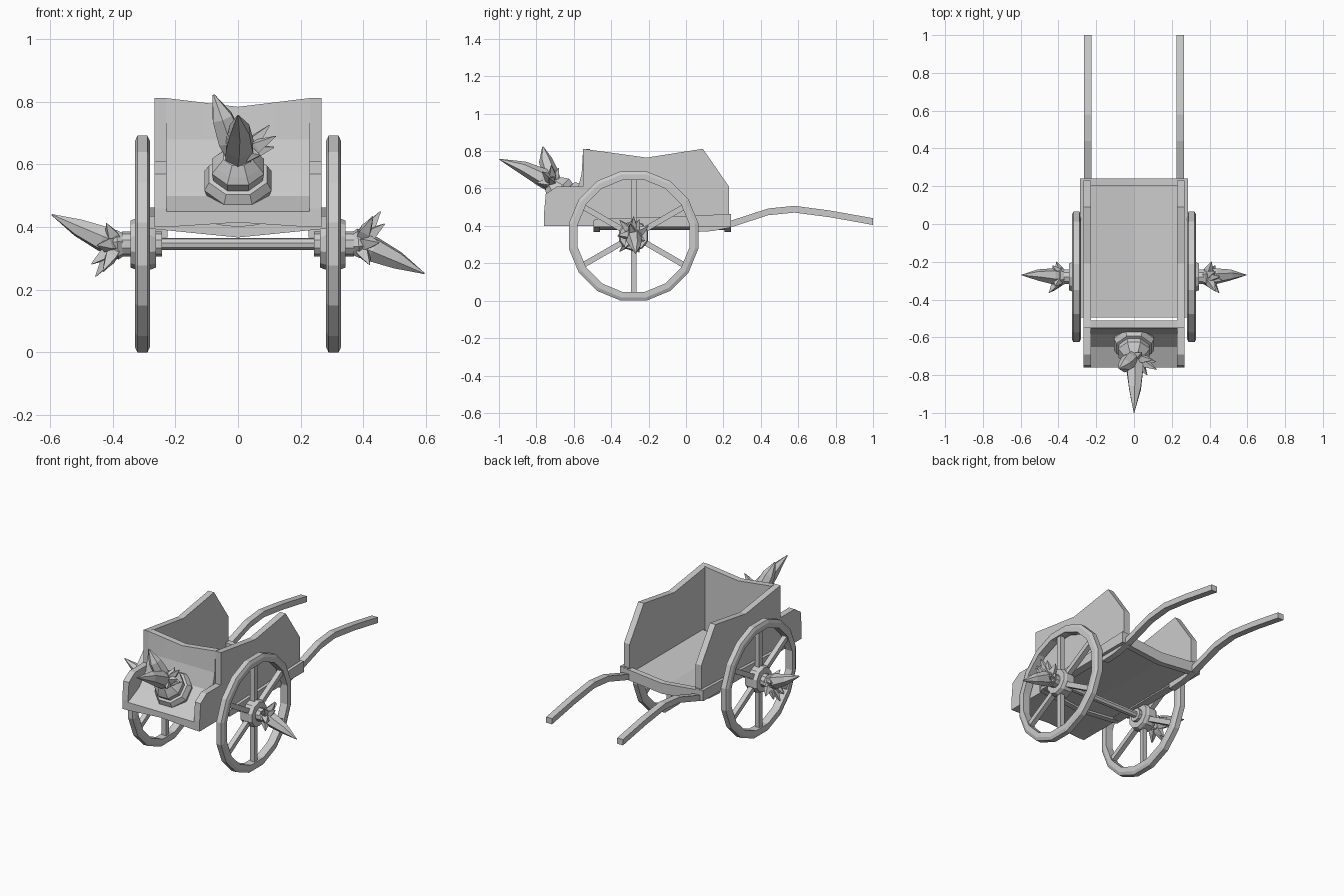
import bpy, bmesh, math
from mathutils import Vector, Matrix

if "Cube" in bpy.data.objects:
    bpy.data.objects.remove(bpy.data.objects["Cube"])

AXLE = Vector((0, -0.28, 0.346))
TURN = Matrix.Translation(AXLE) @ Matrix.Rotation(math.pi, 4, 'Y') @ Matrix.Translation(-AXLE)
IDENT = Matrix.Identity(4)


def loft(name, rings, closed=False, matrix=IDENT):
    """Skin a series of equal-length rings, capped at the ends or joined in a loop."""
    bm = bmesh.new()
    vs = [[bm.verts.new(matrix @ Vector(p)) for p in r] for r in rings]
    n = len(vs[0])
    pairs = list(zip(vs, vs[1:])) + ([(vs[-1], vs[0])] if closed else [])
    for a, b in pairs:
        for i in range(n):
            j = (i + 1) % n
            bm.faces.new((a[i], a[j], b[j], b[i]))
    if not closed:
        bm.faces.new(vs[0])
        bm.faces.new(vs[-1])
    bmesh.ops.recalc_face_normals(bm, faces=bm.faces)
    me = bpy.data.meshes.new(name)
    bm.to_mesh(me)
    bm.free()
    ob = bpy.data.objects.new(name, me)
    bpy.context.collection.objects.link(ob)
    return ob


def prism(name, x0, x1, profile):
    return loft(name, [[(x, y, z) for y, z in profile] for x in (x0, x1)])


def tube(name, pts, radii, n=6, matrix=IDENT):
    """Faceted round section along a path."""
    pts = [Vector(p) for p in pts]
    rings = []
    for i, p in enumerate(pts):
        d = (pts[min(i + 1, len(pts) - 1)] - pts[max(i - 1, 0)]).normalized()
        side = d.cross(Vector((0, 1, 0.2))).normalized()
        up = side.cross(d)
        rings.append([p + radii[i] * (math.cos(a) * side + math.sin(a) * up)
                      for a in (2 * math.pi * (k + 0.5) / n for k in range(n))])
    return loft(name, rings, matrix=matrix)


def wheel_pt(x, r, a):
    return (x, AXLE.y + r * math.cos(a), AXLE.z + r * math.sin(a))


# side panels with low front arms, side rails, pulling shafts, wheels
panel = [(-.76, .40), (-.76, .46), (-.75, .57), (-.69, .61), (-.55, .61), (-.55, .812),
         (-.21, .765), (.09, .812), (.23, .61), (.23, .42), (-.45, .40)]
shaft = [(.04, .385), (.14, .39), (.24, .41), (.44, .475), (.58, .489), (.77, .464), (1.0, .423)]
for s, tag in ((1, "right"), (-1, "left")):
    prism(f"side_panel_{tag}", s * .228, s * .267, panel)
    prism(f"floor_rail_{tag}", s * .235, s * .286,
          [(-.49, .395), (-.49, .435), (.24, .463), (.24, .395)])
    loft(f"pull_shaft_{tag}", [[(s * .225, y, z - .018), (s * .265, y, z - .018),
                                (s * .265, y, z + .018), (s * .225, y, z + .018)]
                               for y, z in shaft])
    # sixteen-sided rim with chamfered outer edge
    section = [(.281, .305), (.281, .335), (.289, .346), (.321, .346), (.329, .335), (.329, .305)]
    loft(f"wheel_rim_{tag}", [[wheel_pt(s * x, r / (math.cos(math.pi / 16) if r > .34 else 1),
                                        (k + .5) * math.pi / 8) for x, r in section]
                              for k in range(16)], closed=True)
    # spokes
    for k in range(6):
        a = math.radians(30 + 60 * k)
        rings = []
        for r in (.04, .31):
            c = Vector(wheel_pt(0, r, a))
            t = Vector((0, -math.sin(a), math.cos(a))) * .015
            rings.append([c + t + Vector((s * .29, 0, 0)), c - t + Vector((s * .29, 0, 0)),
                          c - t + Vector((s * .32, 0, 0)), c + t + Vector((s * .32, 0, 0))])
        loft(f"spoke_{tag}_{k}", rings)
    # stepped hub
    hub = [(.243, .04), (.262, .04), (.262, .075), (.28, .082), (.325, .082), (.343, .075),
           (.343, .04), (.37, .04)]
    loft(f"hub_{tag}", [[wheel_pt(s * x, r, (k + .5) * math.pi / 5) for k in range(10)]
                        for x, r in hub])

# axle
tube("axle", [(-.25, AXLE.y, AXLE.z), (.25, AXLE.y, AXLE.z)], [.02, .02], 8)

# front board sweeping forward into the foot ledge
rings = []
for x in (-.23, -.115, 0, .115, .23):
    k = 1 - abs(x) / .23
    top, low = .812 - .028 * k, .40 + .015 * k
    rings.append([(x, y, z) for y, z in
                  [(-.512, low), (-.512, top), (-.55, top), (-.558, .68), (-.585, .575),
                   (-.65, .50), (-.76, .45), (-.76, low)]])
loft("front_board", rings)


def sagging(name, y0, y1, low, high, drop):
    """Plank across the cart, hanging lower in the middle."""
    rings = []
    for x in (-.28, -.14, 0, .14, .28):
        d = drop * (1 - abs(x) / .28)
        rings.append([(x, y0, low - d), (x, y1, low - d), (x, y1, high - d), (x, y0, high - d)])
    loft(name, rings)


# floor and its cross bars
sagging("floor", -.49, .235, .408, .432, .03)
sagging("rear_cross_bar", .205, .241, .395, .46, .028)
sagging("front_cross_bar", -.494, -.46, .395, .43, .028)

# stepped octagonal boss on the front board
axis = Vector((0, -1, 1)).normalized()
boss = Vector((0, -.645, .555))
tube("boss", [boss + axis * t for t in (-.06, -.01, .02, .022, .055, .075, .105)],
     [.10, .116, .10, .085, .09, .075, .05], 8)

# front flame: two large horns and small shards
tube("front_horn", [(0, -.70, .615), (.005, -.77, .66), (.005, -.87, .71), (0, -1.0, .757)],
     [.045, .05, .036, .002])
tube("upper_horn", [(0, -.70, .62), (-.025, -.725, .68), (-.05, -.75, .75), (-.078, -.765, .822)],
     [.035, .045, .037, .004])
for i, tip in enumerate([(.12, -.77, .69), (.10, -.72, .725), (.115, -.73, .655),
                         (.07, -.80, .63), (.04, -.68, .71)]):
    base = Vector((.01, -.71, .63))
    tip = Vector(tip)
    tube(f"front_shard_{i}", [base, base.lerp(tip, .5), tip], [.025, .024, .002], 4)

# hub flames: one horn and ragged shards, turned half round for the left wheel
hub_tips = [(.455, -.28, .45), (.468, -.30, .41), (.43, -.355, .43), (.45, -.365, .35),
            (.41, -.20, .40), (.43, -.22, .32), (.42, -.33, .28), (.43, -.25, .435)]
for m, tag in ((IDENT, "right"), (TURN, "left")):
    tube(f"hub_core_{tag}", [(.36, -.28, .346), (.385, -.28, .348), (.43, -.28, .352)],
         [.035, .05, .03], 6, m)
    tube(f"hub_horn_{tag}", [(.38, -.28, .35), (.43, -.277, .33), (.51, -.27, .294), (.595, -.27, .252)],
         [.035, .043, .03, .002], 6, m)
    for i, tip in enumerate(hub_tips):
        base, tip = Vector((.385, -.28, .35)), Vector(tip)
        tube(f"hub_shard_{tag}_{i}", [base, base.lerp(tip, .5), tip], [.025, .024, .002], 4, m)
